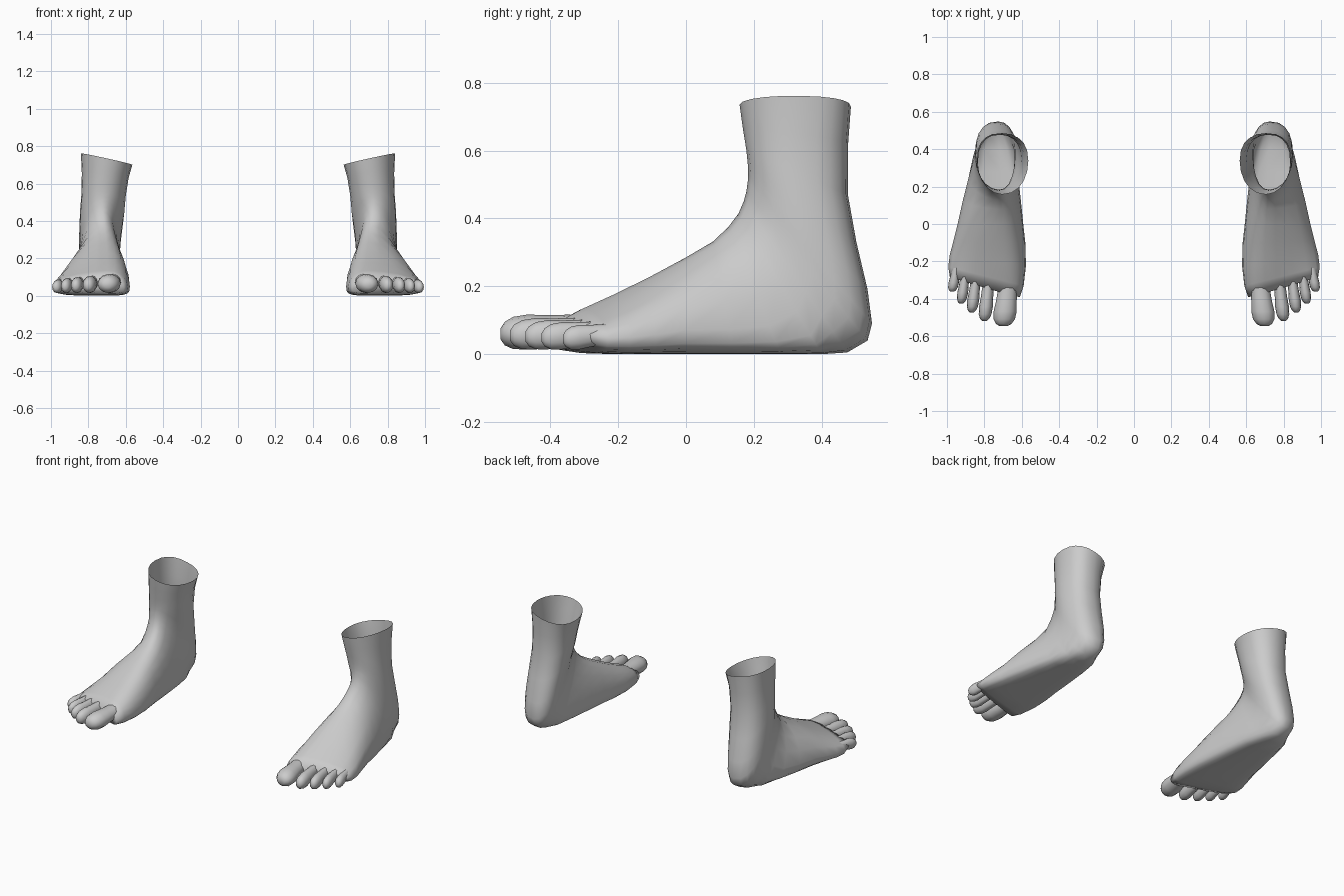
import bpy, bmesh, math
from mathutils import Vector

if "Cube" in bpy.data.objects:
    bpy.data.objects.remove(bpy.data.objects["Cube"])

skin = bpy.data.materials.new("plain_grey")
skin.diffuse_color = (0.6, 0.6, 0.6, 1)
skin.use_nodes = True
skin.node_tree.nodes["Principled BSDF"].inputs["Base Color"].default_value = skin.diffuse_color


def loft(name, rings, cap_start=False, cap_end=False):
    """Skin a list of equal rings, mirror it to the other foot and shade it smooth."""
    bm = bmesh.new()
    loops = [[bm.verts.new(p) for p in ring] for ring in rings]
    n = len(loops[0])
    for a, b in zip(loops, loops[1:]):
        for i in range(n):
            j = (i + 1) % n
            bm.faces.new((a[i], a[j], b[j], b[i]))
    for wanted, loop in ((cap_start, loops[0]), (cap_end, loops[-1])):
        if wanted:
            bm.faces.new(loop)
    bmesh.ops.recalc_face_normals(bm, faces=bm.faces)
    for f in bm.faces:
        f.smooth = True
    mesh = bpy.data.meshes.new(name)
    bm.to_mesh(mesh)
    bm.free()
    mesh.materials.append(skin)
    ob = bpy.data.objects.new(name, mesh)
    bpy.context.collection.objects.link(ob)
    mirror = ob.modifiers.new("other_foot", 'MIRROR')
    mirror.use_mirror_merge = False
    return ob


# Foot sections fanning from the toe line round the heel and up the ankle:
# top y, top z, bottom y, bottom z, inner x, outer x, crest x, widest height, slant
SECTIONS = [
    (-.355, .100, -.345, .015, .610, .985, .700, .40, -.29),
    (-.290, .135, -.290, .003, .590, .993, .700, .35, -.25),
    (-.200, .178, -.200, .000, .578, .985, .700, .28, -.15),
    (-.100, .230, -.100, .000, .580, .965, .700, .25, -.05),
    (.000, .285, .000, .000, .592, .943, .705, .25, 0),
    (.080, .332, .140, .000, .605, .915, .710, .22, 0),
    (.125, .375, .280, .000, .618, .885, .715, .22, 0),
    (.155, .415, .400, .000, .630, .862, .720, .30, 0),
    (.170, .450, .475, .005, .638, .853, .725, .40, 0),
    (.178, .480, .535, .040, .635, .850, .725, .45, 0),
    (.182, .510, .548, .090, .628, .850, .725, .50, 0),
    (.183, .530, .535, .190, .622, .848, .720, .50, 0),
    (.182, .560, .502, .330, .608, .845, .720, .50, 0),
    (.178, .600, .477, .470, .600, .838, .715, .50, 0),
    (.168, .670, .478, .620, .585, .835, .710, .50, -.10),
    (.158, .745, .486, .738, .565, .840, .705, .45, -.22),
]


def section(index, ty, tz, by, bz, x_in, x_out, crest, wide, slant, n=20):
    bottom, top = Vector((0, by, bz)), Vector((0, ty, tz))
    up = (top - bottom).normalized()
    normal = Vector((0, -up.z, up.y))
    sole = 0.5 if by < 0.42 else 0.8          # flat sole, rounder heel
    slope = 1.3 if index < 7 else 1.0         # instep falls to the outside
    ring = []
    for i in range(n):
        a = 2 * math.pi * i / n
        c, s = math.cos(a), math.sin(a)
        if s >= 0:
            h, e = wide + (1 - wide) * s, (slope if c > 0 else 0.9)
        else:
            h, e = wide - wide * abs(s) ** sole, (sole if c > 0 else sole + 0.15)
        x = crest + ((x_out if c > 0 else x_in) - crest) * abs(c) ** e
        p = bottom.lerp(top, h) + normal * slant * (x - 0.75)
        ring.append((x, p.y, max(p.z, 0)))
    return ring


# Foot and ankle, open at the top
loft("foot", [section(i, *s) for i, s in enumerate(SECTIONS)], cap_start=True)

# Toes: base x, base y, tip x, tip y, half width, half height
TOES = {
    "big_toe": (.674, -.340, .698, -.546, .060, .050),
    "second_toe": (.778, -.320, .800, -.518, .036, .045),
    "third_toe": (.846, -.300, .868, -.473, .031, .042),
    "fourth_toe": (.902, -.270, .924, -.425, .028, .039),
    "little_toe": (.950, -.235, .972, -.362, .027, .035),
}
PROFILE = [(0, .85), (.35, .92), (.62, 1.03), (.82, .95), (.94, .70), (1, .34)]

for name, (bx, by, tx, ty, hw, hh) in TOES.items():
    rings = []
    for t, size in PROFILE:
        x, y = bx + (tx - bx) * t, by + (ty - by) * t
        z = hh + 0.010 + 0.014 * (1 - t)
        rings.append([(x + hw * size * math.cos(k * math.pi / 6), y,
                       z + hh * size * math.sin(k * math.pi / 6)) for k in range(12)])
    loft(name, rings, cap_end=True)
